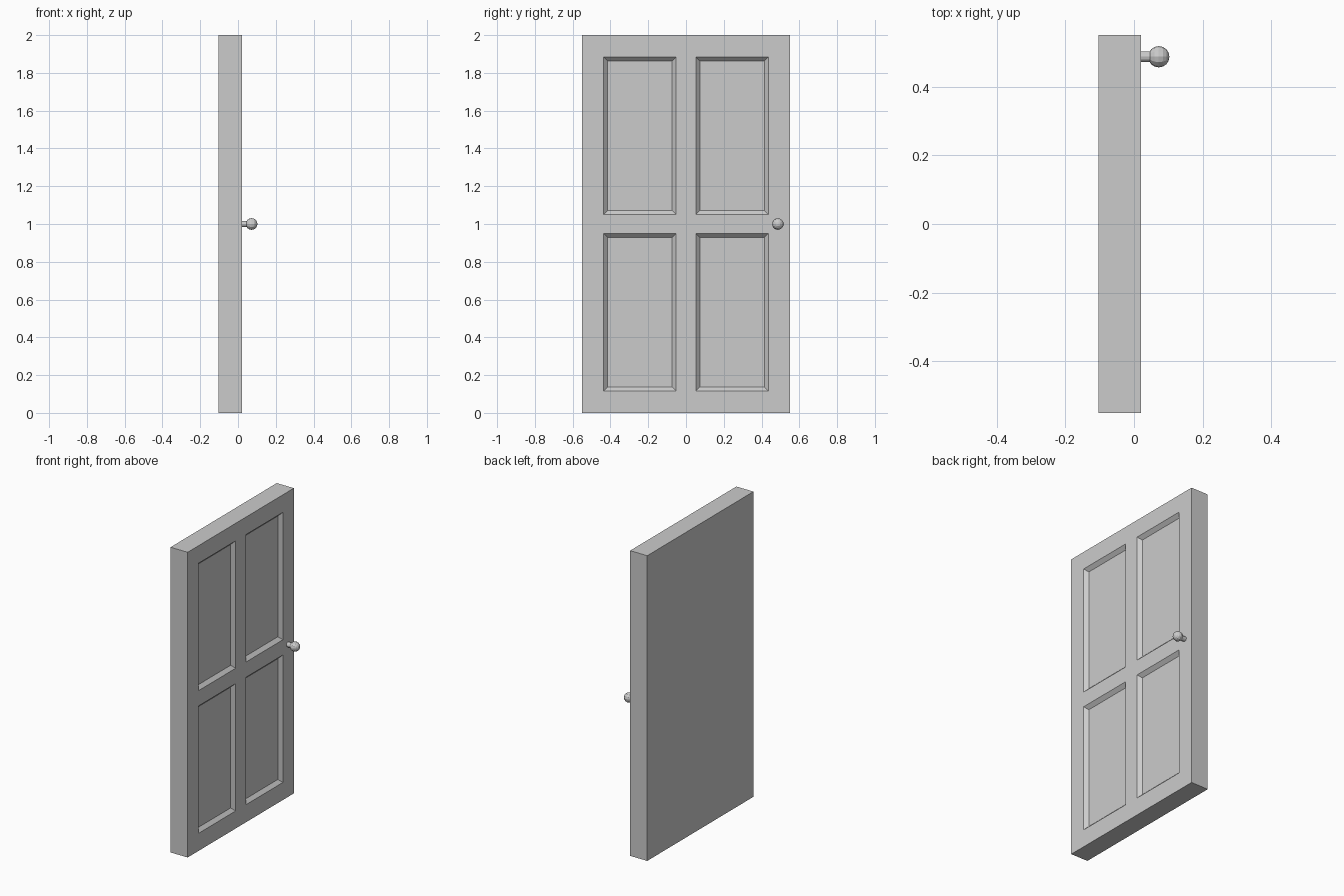
import bpy, bmesh, math

if "Cube" in bpy.data.objects:
    bpy.data.objects.remove(bpy.data.objects["Cube"])

FRONT, BACK = 0.02, -0.104
DEPTH, SLOPE = 0.022, 0.031

# Door slab: grid face with four recessed panels, solid sides and flat back
ys = [-0.55, -0.437, -0.052, 0.052, 0.437, 0.55]
zs = [0, 0.115, 0.95, 1.05, 1.885, 2]
bm = bmesh.new()
grid = [[bm.verts.new((FRONT, y, z)) for z in zs] for y in ys]
panels = []
for i in range(5):
    for j in range(5):
        f = bm.faces.new((grid[i][j], grid[i + 1][j], grid[i + 1][j + 1], grid[i][j + 1]))
        if i in (1, 3) and j in (1, 3):
            panels.append(f)

# Sides and back from the outer border
border = [e for e in bm.edges if e.is_boundary]
ext = bmesh.ops.extrude_edge_only(bm, edges=border)["geom"]
for v in (g for g in ext if isinstance(g, bmesh.types.BMVert)):
    v.co.x = BACK
bmesh.ops.contextual_create(bm, geom=[e for e in bm.edges if e.is_boundary])

# Sloped panel recesses
bmesh.ops.recalc_face_normals(bm, faces=bm.faces[:])
bmesh.ops.inset_individual(bm, faces=panels, thickness=SLOPE, depth=-DEPTH)
bmesh.ops.dissolve_limit(bm, angle_limit=0.01, verts=bm.verts[:], edges=bm.edges[:])
bmesh.ops.recalc_face_normals(bm, faces=bm.faces[:])
mesh = bpy.data.meshes.new("door_slab")
bm.to_mesh(mesh)
bm.free()
bpy.context.collection.objects.link(bpy.data.objects.new("door_slab", mesh))

# Knob stem
bpy.ops.mesh.primitive_cylinder_add(vertices=12, radius=0.016, depth=0.04,
                                    location=(0.03, 0.487, 1), rotation=(0, math.pi / 2, 0))
bpy.context.object.name = "knob_stem"

# Round knob
bpy.ops.mesh.primitive_uv_sphere_add(segments=12, ring_count=8, radius=0.031,
                                     location=(0.072, 0.487, 1), rotation=(0, math.pi / 2, 0))
bpy.context.object.name = "knob"
